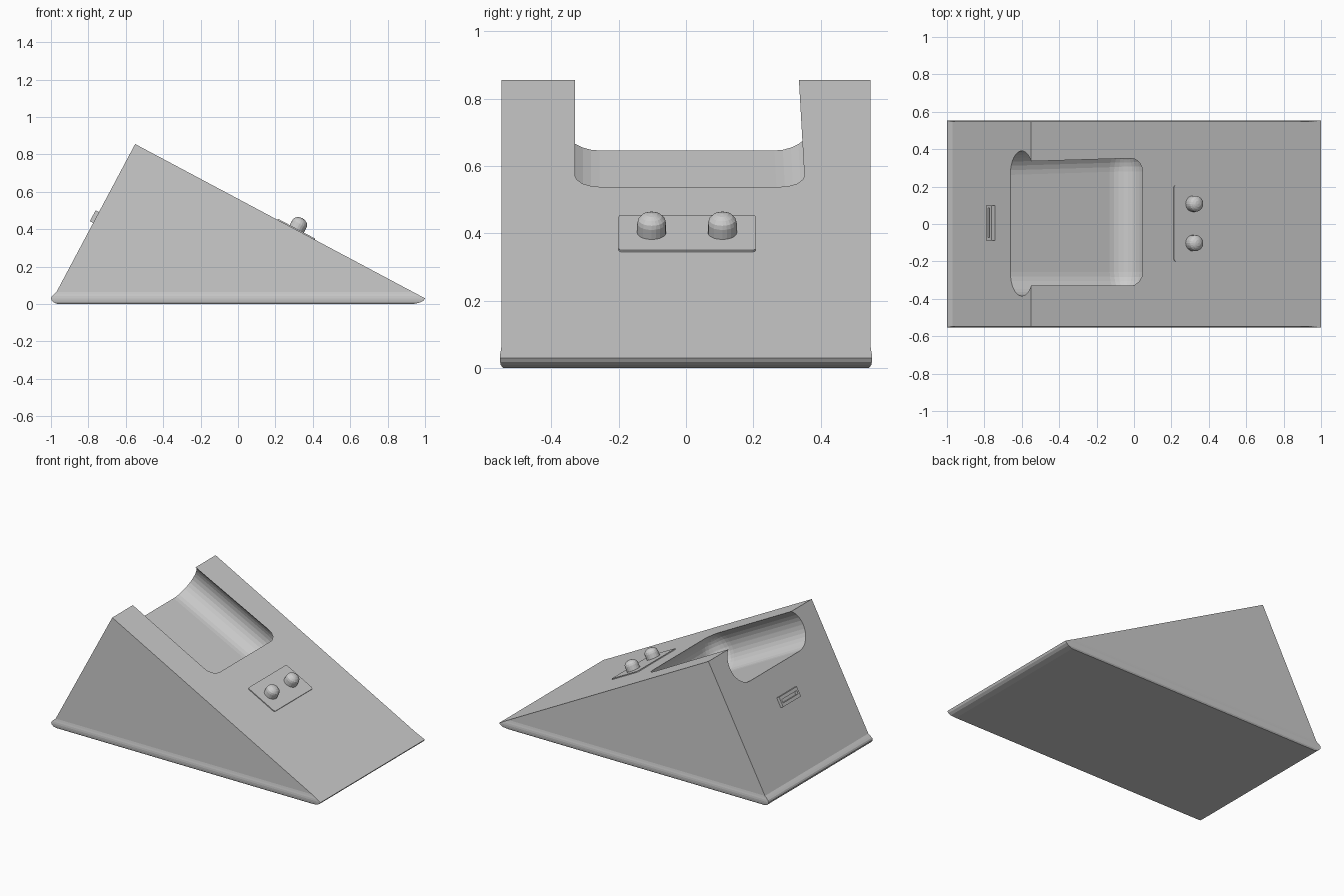
import bpy, bmesh
from math import sin, cos, pi, atan2
from mathutils import Matrix, Vector

if "Cube" in bpy.data.objects:
    bpy.data.objects.remove(bpy.data.objects["Cube"])

APEX = Vector((-0.55, 0, 0.855))
ANG = atan2(0.825, 1.55)
S, C = sin(ANG), cos(ANG)


def frame(down, normal):
    """Local axes on a sloping face: x runs downhill from the ridge, z points out."""
    y = normal.cross(down)
    m = Matrix((down, y, normal)).transposed().to_4x4()
    m.translation = APEX
    return m


FRONT = frame(Vector((C, 0, -S)), Vector((S, 0, C)))
BACK = frame(Vector((-S, 0, -C)), Vector((-C, 0, S)))


def make(name, bm, matrix=Matrix()):
    bmesh.ops.transform(bm, matrix=matrix, verts=bm.verts)
    bmesh.ops.recalc_face_normals(bm, faces=bm.faces)
    me = bpy.data.meshes.new(name)
    bm.to_mesh(me)
    bm.free()
    ob = bpy.data.objects.new(name, me)
    bpy.context.collection.objects.link(ob)
    return ob


def box(x0, x1, y0, y1, z0, z1):
    bm = bmesh.new()
    bmesh.ops.create_cube(bm, size=1)
    for v in bm.verts:
        v.co = (x1 if v.co.x > 0 else x0, y1 if v.co.y > 0 else y0, z1 if v.co.z > 0 else z0)
    return bm


def bevel(bm, edges, r, n):
    bmesh.ops.bevel(bm, geom=list(edges), offset=r, offset_type='OFFSET', segments=n,
                    profile=0.5, affect='EDGES', clamp_overlap=True)


def cut(target, cutter):
    mod = target.modifiers.new("cut", 'BOOLEAN')
    mod.operation, mod.solver, mod.object = 'DIFFERENCE', 'EXACT', cutter
    bpy.context.view_layer.objects.active = target
    bpy.ops.object.modifier_apply(modifier=mod.name)
    bpy.data.objects.remove(cutter)


# wedge body: rectangles lofted up from the rounded base lip to the ridge
def slope_x(z):
    return 1 - (z - 0.03) * 1.55 / 0.825


levels = [(0.0, -0.965, 0.94, 0.543), (0.008, -0.985, 0.975, 0.55), (0.018, -0.996, 0.992, 0.552),
          (0.03, -1.0, 1.0, 0.553), (0.042, -0.995, slope_x(0.042), 0.552),
          (0.052, -0.985, slope_x(0.052), 0.55), (0.065, -0.97, slope_x(0.065), 0.548)]
bm = bmesh.new()
rings = [[bm.verts.new(p) for p in ((a, -w, z), (b, -w, z), (b, w, z), (a, w, z))]
         for z, a, b, w in levels]
bm.faces.new(rings[0])
for lo, hi in zip(rings, rings[1:]):
    for i in range(4):
        j = (i + 1) % 4
        bm.faces.new((lo[i], lo[j], hi[j], hi[i]))
r0, r1 = [bm.verts.new((APEX.x, y, APEX.z)) for y in (-0.548, 0.548)]
t = rings[-1]
for f in ((t[0], t[1], r0), (t[1], t[2], r1, r0), (t[2], t[3], r1), (t[3], t[0], r0, r1)):
    bm.faces.new(f)
body = make("wedge_body", bm)

# rounded pocket, slightly wider at its lower end, open through the back
bm = box(-0.4, 0.73, -0.385, 0.38, -0.023, 0.0)
for v in bm.verts:
    if v.co.z < -0.02:
        v.co.z = -0.237
    else:
        v.co.z = 0.023
    v.co.y += 0.03 if v.co.x > 0 and v.co.y > 0 else 0
bevel(bm, bm.edges, 0.128, 8)
cut(body, make("pocket_cutter", bm, FRONT))

# button panel on the front slope
bm = box(0.863, 1.087, -0.2, 0.207, -0.02, 0.006)
bevel(bm, [e for e in bm.edges if abs((e.verts[0].co - e.verts[1].co).z) > 0.01], 0.012, 3)
make("button_panel", bm, FRONT)

# two domed buttons, turned from one profile
R, SIDES = 0.043, 20
for name, y in (("button_left", -0.102), ("button_right", 0.108)):
    bm = bmesh.new()
    prof = [(R, -0.01), (R, 0.038)] + [(R * cos(a), 0.038 + 0.032 * sin(a))
                                       for a in (pi / 8, pi / 4, pi * 3 / 8)]
    loops = [[bm.verts.new((r * cos(2 * pi * i / SIDES), r * sin(2 * pi * i / SIDES), z))
              for i in range(SIDES)] for r, z in prof]
    tip = bm.verts.new((0, 0, 0.07))
    bm.faces.new(loops[0])
    for i in range(SIDES):
        j = (i + 1) % SIDES
        for a, b in zip(loops, loops[1:]):
            bm.faces.new((a[i], a[j], b[j], b[i]))
        bm.faces.new((loops[-1][i], loops[-1][j], tip))
    make(name, bm, FRONT @ Matrix.Translation((0.976, y, 0)))

# cable port on the back slope with a narrow slot
port = make("cable_port", box(0.412, 0.478, -0.1, 0.088, -0.02, 0.02), BACK)
cut(port, make("port_cutter", box(0.434, 0.456, -0.085, 0.073, 0.0, 0.1), BACK))
